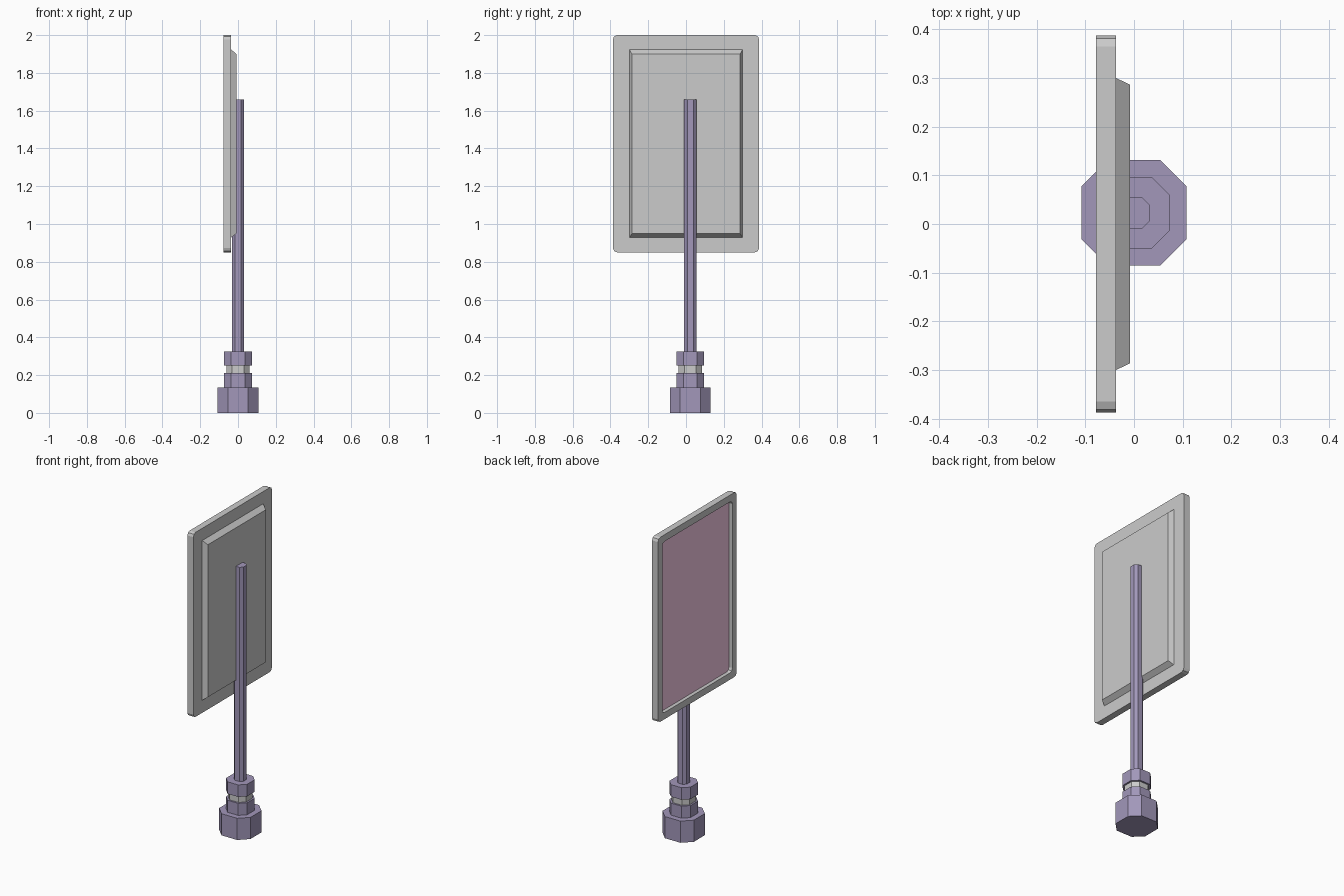
import bpy, bmesh, math

if "Cube" in bpy.data.objects:
    bpy.data.objects.remove(bpy.data.objects["Cube"])


def material(name, rgb):
    m = bpy.data.materials.new(name)
    m.diffuse_color = (*rgb, 1)
    m.use_nodes = True
    m.node_tree.nodes["Principled BSDF"].inputs["Base Color"].default_value = m.diffuse_color
    return m


def loft(name, rings, mat=None, cap_start=True, cap_end=True):
    """Skin a stack of equal-length point rings and cap the ends."""
    bm = bmesh.new()
    loops = [[bm.verts.new(p) for p in ring] for ring in rings]
    n = len(loops[0])
    for a, b in zip(loops, loops[1:]):
        for i in range(n):
            j = (i + 1) % n
            bm.faces.new((a[i], a[j], b[j], b[i]))
    if cap_start:
        bm.faces.new(loops[0][::-1])
    if cap_end:
        bm.faces.new(loops[-1])
    bmesh.ops.recalc_face_normals(bm, faces=bm.faces)
    mesh = bpy.data.meshes.new(name)
    bm.to_mesh(mesh)
    bm.free()
    obj = bpy.data.objects.new(name, mesh)
    bpy.context.collection.objects.link(obj)
    if mat:
        mesh.materials.append(mat)
    return obj


def octagon(h, z, cy=0.023):
    """Square of half size h with corners cut a quarter of its width."""
    q = h / 2
    pts = [(h, -q), (h, q), (q, h), (-q, h), (-h, q), (-h, -q), (-q, -h), (q, -h)]
    return [(x, y + cy, z) for x, y in pts]


def round_rect(x, hy, z0, z1, r, seg=2):
    """Rounded rectangle in the YZ plane."""
    ring = []
    corners = [(hy - r, z1 - r), (r - hy, z1 - r), (r - hy, z0 + r), (hy - r, z0 + r)]
    for k, (cy, cz) in enumerate(corners):
        for s in range(seg + 1):
            a = math.pi / 2 * (k + s / seg)
            ring.append((x, cy + r * math.cos(a), cz + r * math.sin(a)))
    return ring


def rect(x, hy, z0, z1):
    return [(x, hy, z1), (x, -hy, z1), (x, -hy, z0), (x, hy, z0)]


violet = material("dark_violet", (0.36, 0.31, 0.49))
mauve = material("mauve", (0.95, 0.6, 0.81))

# Octagonal stand parts: half width, bottom, top, material
stand = [
    ("base", 0.108, 0.0, 0.135, violet),
    ("lower_collar", 0.073, 0.135, 0.21, violet),
    ("neck_ring", 0.062, 0.21, 0.25, None),
    ("upper_collar", 0.073, 0.25, 0.325, violet),
    ("pole", 0.0325, 0.325, 1.66, violet),
]
for name, h, z0, z1, mat in stand:
    loft(name, [octagon(h, z0), octagon(h, z1)], mat)

# Sign frame: solid back, recessed opening on the display side
loft("sign_frame", [
    round_rect(-0.037, 0.387, 0.85, 2.0, 0.022),
    round_rect(-0.078, 0.387, 0.85, 2.0, 0.022),
    round_rect(-0.078, 0.345, 0.892, 1.958, 0.022),
    round_rect(-0.055, 0.345, 0.892, 1.958, 0.022),
], cap_end=False)

# Display panel filling the recess floor
loft("display_panel", [
    round_rect(-0.045, 0.345, 0.892, 1.958, 0.022),
    round_rect(-0.055, 0.345, 0.892, 1.958, 0.022),
], mauve)

# Tapered housing on the rear
loft("rear_housing", [
    rect(-0.037, 0.30, 0.928, 1.924),
    rect(-0.008, 0.286, 0.95, 1.90),
])
